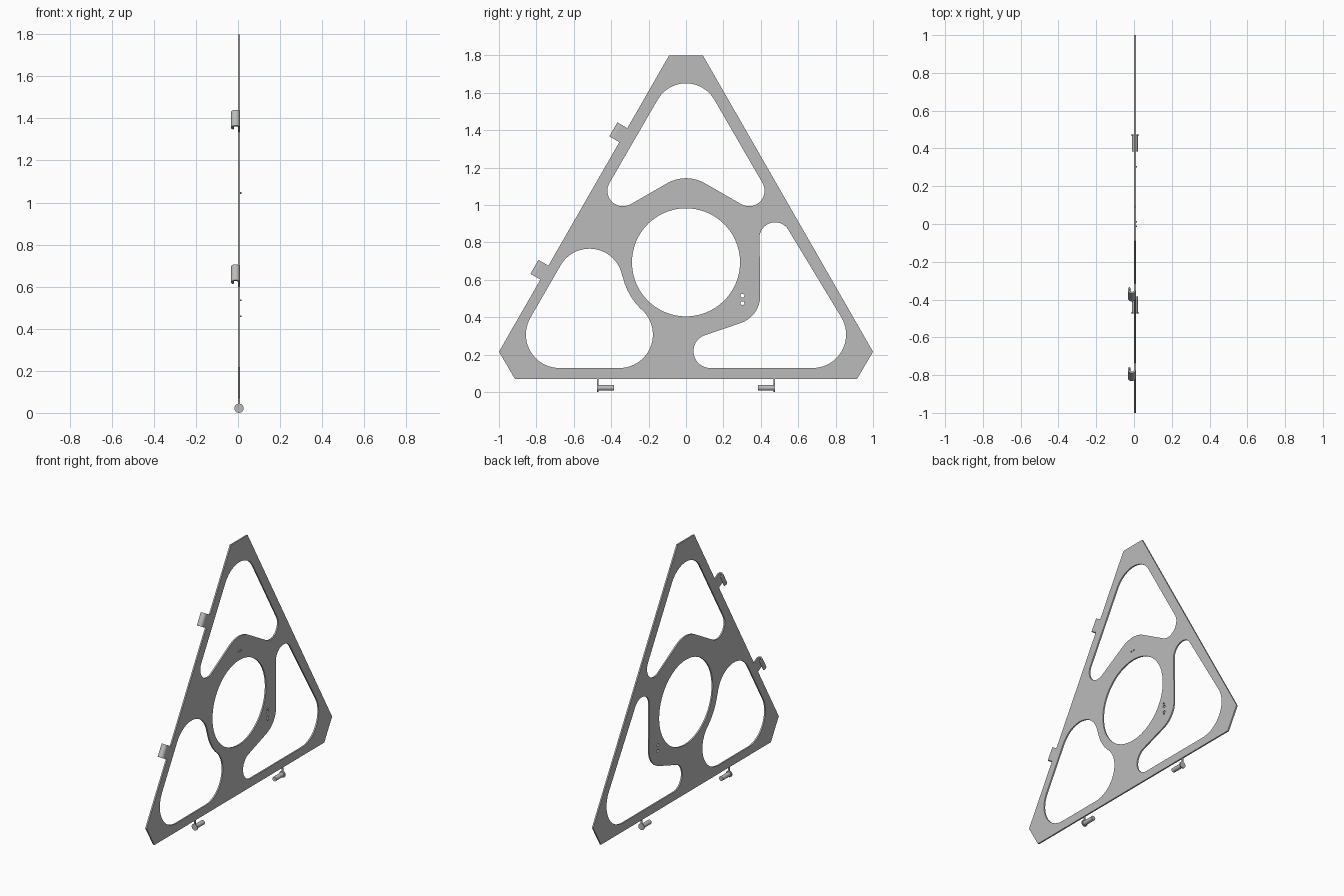
import bpy
import bmesh
import math
from mathutils import Matrix, Vector

cube = bpy.data.objects.get("Cube")
if cube:
    bpy.data.objects.remove(cube, do_unlink=True)

grey = bpy.data.materials.new("light_grey")
grey.use_nodes = True
colour = (0.5, 0.5, 0.5, 1.0)
grey.diffuse_color = colour
grey.node_tree.nodes["Principled BSDF"].inputs["Base Color"].default_value = colour


def arc(cx, cy, r, a0, a1):
    """Points on an arc, angles in degrees."""
    n = max(4, int(abs(a1 - a0) / 6))
    angles = [math.radians(a0 + (a1 - a0) * i / n) for i in range(n + 1)]
    return [(cx + r * math.cos(a), cy + r * math.sin(a)) for a in angles]


def circle(cx, cy, r):
    return arc(cx, cy, r, 0, 360)[:-1]


def extrusion(name, loops, depth, origin, x_axis, y_axis):
    """Fill 2D loops (inner loops become holes) and extrude about the origin."""
    curve = bpy.data.curves.new(name, "CURVE")
    curve.dimensions = "2D"
    curve.fill_mode = "BOTH"
    curve.extrude = depth / 2
    for loop in loops:
        spline = curve.splines.new("POLY")
        spline.points.add(len(loop) - 1)
        for point, (u, v) in zip(spline.points, loop):
            point.co = (u, v, 0, 1)
        spline.use_cyclic_u = True
    temp = bpy.data.objects.new(name + "_outline", curve)
    bpy.context.collection.objects.link(temp)
    graph = bpy.context.evaluated_depsgraph_get()
    mesh = bpy.data.meshes.new_from_object(temp.evaluated_get(graph))
    bpy.data.objects.remove(temp, do_unlink=True)

    xa, ya = Vector(x_axis), Vector(y_axis)
    matrix = Matrix((xa, ya, xa.cross(ya))).transposed().to_4x4()
    matrix.translation = Vector(origin)
    mesh.transform(matrix)
    bm = bmesh.new()
    bm.from_mesh(mesh)
    bmesh.ops.remove_doubles(bm, verts=bm.verts, dist=0.00005)
    bmesh.ops.recalc_face_normals(bm, faces=bm.faces)
    bm.to_mesh(mesh)
    bm.free()

    mesh.materials.clear()
    mesh.materials.append(grey)
    obj = bpy.data.objects.new(name, mesh)
    bpy.context.collection.objects.link(obj)
    bpy.ops.object.select_all(action="DESELECT")
    obj.select_set(True)
    bpy.context.view_layer.objects.active = obj
    bpy.ops.object.shade_smooth_by_angle(angle=math.radians(30))
    return obj


X, Y, Z = (1, 0, 0), (0, 1, 0), (0, 0, 1)
PLATE_X, THICK = 0.005, 0.01

# Triangular plate with cropped corners, ring opening and three cutouts
outline = [(-0.09, 1.8), (-1.0, 0.215), (-0.915, 0.07),
           (0.915, 0.07), (1.0, 0.215), (0.09, 1.8)]
ring = arc(0, 0.693, 0.289, 0, 357)
top_cutout = (arc(0, 1.475, 0.175, 30, 150)
              + arc(-0.337, 1.076, 0.083, 150, 300)
              + arc(0, 0.943, 0.2, 120, 60)
              + arc(0.337, 1.076, 0.083, 240, 390))
front_cutout = (arc(-0.677, 0.307, 0.179, 150, 270)
                + arc(-0.356, 0.307, 0.179, 270, 400)
                + arc(0, 0.693, 0.347, 231, 193)
                + arc(-0.516, 0.588, 0.178, 10, 150))
back_cutout = (arc(0.677, 0.307, 0.179, 270, 390)
               + arc(0.476, 0.824, 0.083, 30, 180)
               + arc(0.242, 0.515, 0.155, 0, -72)
               + arc(0.13, 0.218, 0.09, 108, 270))
screw_holes = [circle(0.302, z, 0.010) for z in (0.475, 0.515)]
extrusion("triangle_plate",
          [outline, ring, top_cutout, front_cutout, back_cutout] + screw_holes,
          THICK, (PLATE_X, 0, 0), Y, Z)

# Curled snap hooks on the sloping front edge
hook = ([(0.01, -0.005)] + arc(-0.0115, 0.04, 0.0215, 0, 235)
        + arc(-0.0115, 0.04, 0.0125, 235, 0) + [(0.001, -0.005)])
outward = (0, -math.cos(math.radians(30)), 0.5)
for label, y, z in (("upper", -0.335, 1.373), ("lower", -0.757, 0.638)):
    extrusion(label + "_hook", [hook], 0.086, (0, y, z), X, outward)

# Hinge pins under the bottom edge, each hung from an outer end plate
PIN_Z = 0.022
for label, s in (("front", -1), ("back", 1)):
    extrusion(label + "_hinge_pin", [circle(0, 0, 0.015)], 0.088,
              (PLATE_X, s * 0.429, PIN_Z), Z, X)
    extrusion(label + "_pin_end_disc", [circle(0, 0, 0.022)], 0.006,
              (PLATE_X, s * 0.472, PIN_Z), Z, X)
    arm = [(0, -0.005), (0.053, -0.005), (0.053, 0.005), (0, 0.005)]
    extrusion(label + "_pin_arm", [arm], 0.006,
              (PLATE_X, s * 0.472, PIN_Z), Z, X)

# Tiny locating studs beside the ring
for i, (y, z) in enumerate(((-0.012, 1.045), (0.012, 1.045),
                            (0.302, 0.46), (0.302, 0.536))):
    extrusion("locating_stud_%d" % (i + 1), [circle(0, 0, 0.004)], 0.008,
              (0.012, y, z), Y, Z)
